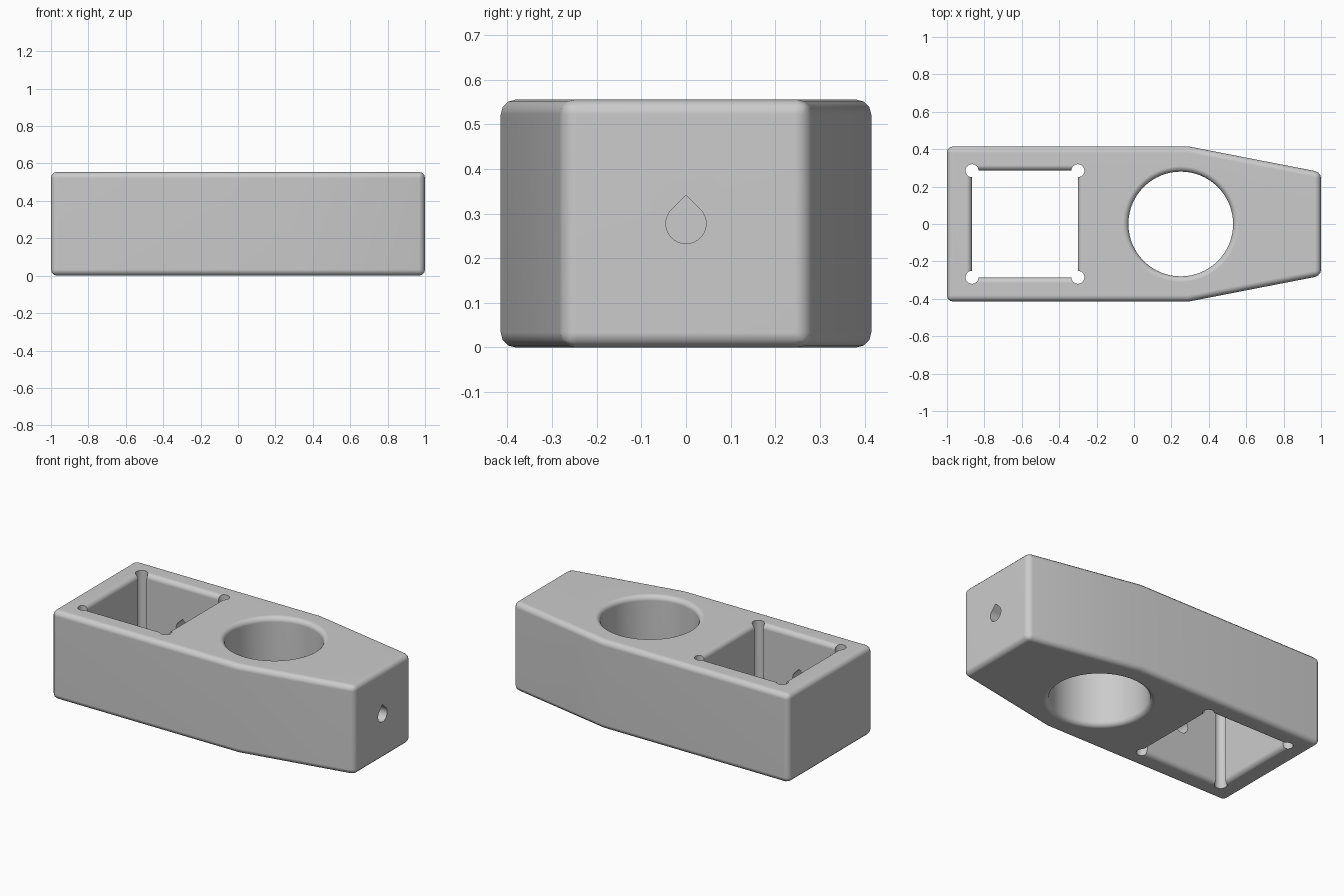
import bpy, bmesh, math
from mathutils import Vector

cube = bpy.data.objects.get("Cube")
if cube:
    bpy.data.objects.remove(cube, do_unlink=True)

H = 0.555        # body height
ROUND = 0.03     # rounding of the opening rims
MID = H / 2

grey = bpy.data.materials.new("plain grey")
grey.use_nodes = True
grey.diffuse_color = (0.6, 0.6, 0.6, 1)
grey.node_tree.nodes["Principled BSDF"].inputs["Base Color"].default_value = (0.6, 0.6, 0.6, 1)


def loft(name, rings):
    """Closed solid through a list of equal-length rings."""
    bm = bmesh.new()
    loops = [[bm.verts.new(p) for p in ring] for ring in rings]
    for a, b in zip(loops, loops[1:]):
        for i in range(len(a)):
            j = (i + 1) % len(a)
            bm.faces.new((a[i], a[j], b[j], b[i]))
    bm.faces.new(loops[0])
    bm.faces.new(loops[-1])
    bmesh.ops.recalc_face_normals(bm, faces=bm.faces)
    mesh = bpy.data.meshes.new(name)
    bm.to_mesh(mesh)
    bm.free()
    mesh.materials.append(grey)
    obj = bpy.data.objects.new(name, mesh)
    bpy.context.collection.objects.link(obj)
    return obj


def circle(cx, cy, r, n):
    return [(cx + r * math.cos(math.tau * i / n), cy + r * math.sin(math.tau * i / n))
            for i in range(n)]


def box(cx, cy, hx, hy):
    return [(cx + sx * hx, cy + sy * hy) for sx, sy in ((-1, -1), (1, -1), (1, 1), (-1, 1))]


def rounded_opening(name, outline):
    """Through cutter whose rims flare out in a quarter round; outline(offset) gives the shape."""
    steps = [i * math.pi / 10 for i in range(6)]
    low = [(ROUND * (1 - math.cos(a)), ROUND * (1 - math.sin(a))) for a in steps]
    levels = [(-0.05, ROUND)] + low + [(H - z, o) for z, o in reversed(low)] + [(H + 0.05, ROUND)]
    return loft(name, [[(x, y, z) for x, y in outline(o)] for z, o in levels])


def teardrop(name, start, end, side):
    """Horizontal teardrop bore between two points, pointed at the top."""
    r = 0.045
    shape = [(0, r * math.sqrt(2))]
    for i in range(25):
        a = math.radians(135 + 270 * i / 24 - 90 + 90)
        shape.append((r * math.cos(a), r * math.sin(a)))
    return loft(name, [[Vector(p) + Vector(side) * u + Vector((0, 0, v)) for u, v in shape]
                       for p in (start, end)])


# Main block: straight at the rear, tapering towards one end
half = [(-1, 0.415), (0.29, 0.415), (1, 0.277)]
outline = half + [(x, -y) for x, y in reversed(half)]
body = loft("body", [[(x, y, z) for x, y in outline] for z in (0, H)])
bevel = body.modifiers.new("edge rounding", 'BEVEL')
bevel.width = 0.033
bevel.segments = 3
bevel.limit_method = 'ANGLE'
bevel.angle_limit = math.radians(30)

# Square window and round hole
WX, HX, HY = -0.583, 0.283, 0.285
cutters = [
    rounded_opening("window_cutter", lambda o: box(WX, 0, HX + o, HY + o)),
    rounded_opening("round_hole_cutter", lambda o: circle(0.25, 0, 0.28 + o, 64)),
]

# Relief bores in the window corners
for x, y in box(WX, 0, HX, HY):
    cutters.append(loft("corner_cutter", [[(u, v, z) for u, v in circle(x, y, 0.035, 24)]
                                          for z in (-0.05, H + 0.05)]))

# Pin bores: one in the narrow end, one in each long window wall
cutters.append(teardrop("end_bore_cutter", (1.05, 0, MID), (0.9, 0, MID), (0, 1, 0)))
for s in (-1, 1):
    cutters.append(teardrop("wall_bore_cutter", (WX, s * 0.2, MID), (WX, s * 0.375, MID), (1, 0, 0)))

for c in cutters:
    c.hide_render = True
    cut = body.modifiers.new(c.name, 'BOOLEAN')
    cut.operation = 'DIFFERENCE'
    cut.solver = 'EXACT'
    cut.object = c

# Make the cuts permanent and drop the cutters
bpy.context.view_layer.update()
depsgraph = bpy.context.evaluated_depsgraph_get()
finished = bpy.data.meshes.new_from_object(body.evaluated_get(depsgraph))
body.modifiers.clear()
body.data = finished
for c in cutters:
    bpy.data.objects.remove(c, do_unlink=True)

# Soft shading with crisp edges
for o in bpy.context.selected_objects:
    o.select_set(False)
body.select_set(True)
bpy.context.view_layer.objects.active = body
bpy.ops.object.shade_smooth_by_angle(angle=math.radians(35))
weighted = body.modifiers.new("even shading", 'WEIGHTED_NORMAL')
weighted.keep_sharp = True
